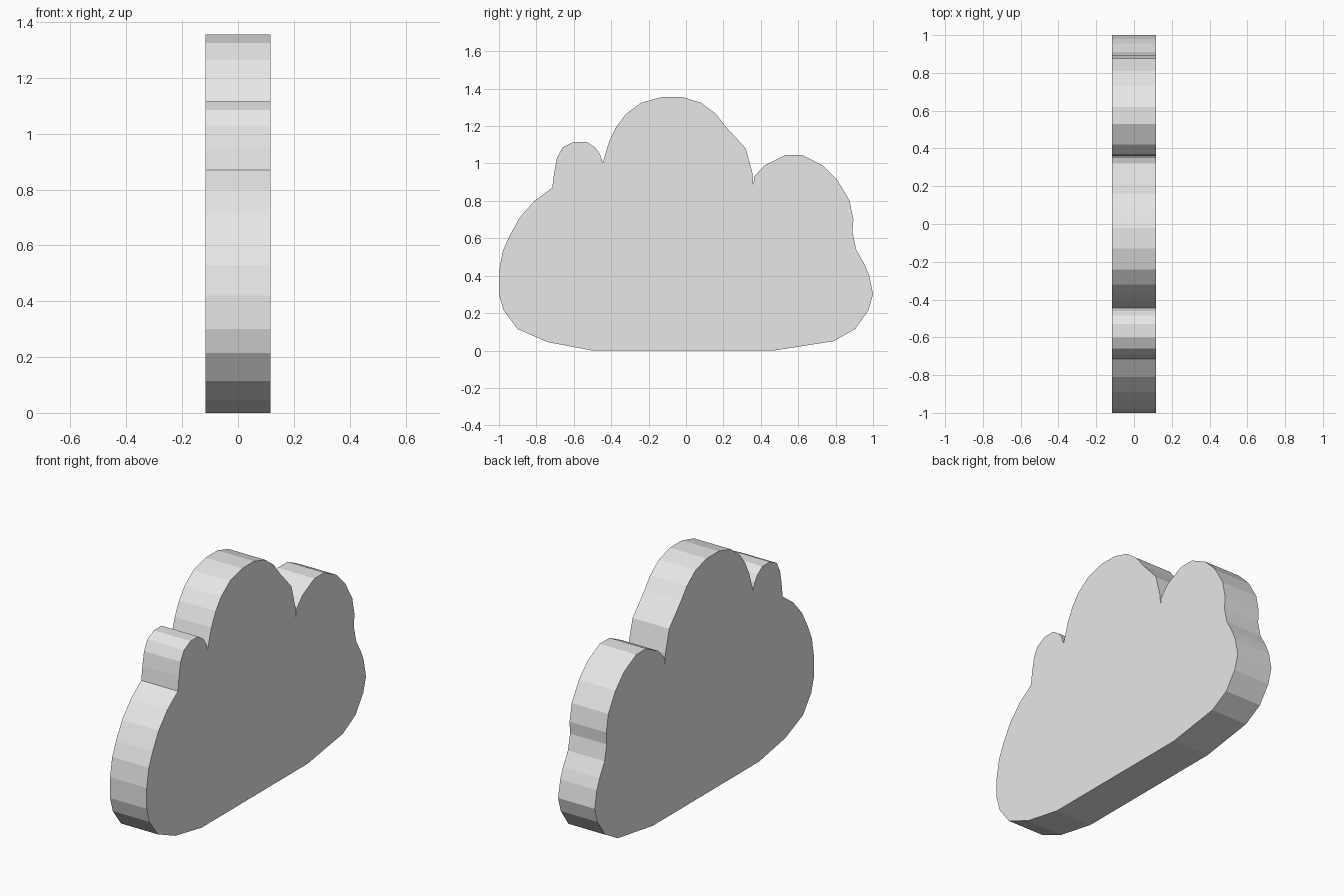
import bpy, bmesh

HALF_THICKNESS = 0.117

# Cloud outline in the y-z plane, counter-clockwise from the flat base
base_right = [(-0.50, 0), (0.47, 0), (0.79, 0.05), (0.905, 0.115), (0.975, 0.215),
              (1.0, 0.30), (0.98, 0.40), (0.955, 0.46), (0.91, 0.54), (0.89, 0.63)]
right_puff = [(0.895, 0.70), (0.875, 0.80), (0.81, 0.91), (0.73, 0.99), (0.62, 1.045),
              (0.53, 1.045), (0.42, 0.99), (0.365, 0.93), (0.36, 0.885)]
top_puff = [(0.355, 0.95), (0.32, 1.08), (0.21, 1.20), (0.16, 1.265), (0.08, 1.325),
            (-0.02, 1.355), (-0.13, 1.355), (-0.24, 1.325), (-0.32, 1.265),
            (-0.37, 1.20), (-0.41, 1.12), (-0.445, 1.005)]
left_puff = [(-0.46, 1.05), (-0.485, 1.085), (-0.53, 1.115), (-0.60, 1.115),
             (-0.66, 1.085), (-0.69, 1.03), (-0.705, 0.95), (-0.715, 0.87)]
base_left = [(-0.81, 0.80), (-0.89, 0.71), (-0.945, 0.61), (-0.98, 0.53), (-1.0, 0.42),
             (-1.0, 0.30), (-0.975, 0.215), (-0.90, 0.115), (-0.74, 0.045)]
outline = base_right + right_puff + top_puff + left_puff + base_left

# Extrude the outline into a slab
bm = bmesh.new()
cap = bm.faces.new([bm.verts.new((-HALF_THICKNESS, y, z)) for y, z in outline])
result = bmesh.ops.extrude_face_region(bm, geom=[cap], use_keep_orig=True)
moved = [v for v in result["geom"] if isinstance(v, bmesh.types.BMVert)]
bmesh.ops.translate(bm, verts=moved, vec=(2 * HALF_THICKNESS, 0, 0))
bmesh.ops.recalc_face_normals(bm, faces=bm.faces)
mesh = bpy.data.meshes.new("cloud")
bm.to_mesh(mesh)
bm.free()

# One flat light colour
white = bpy.data.materials.new("soft white")
white.diffuse_color = (0.8, 0.8, 0.8, 1)
mesh.materials.append(white)
cloud = bpy.data.objects.new("cloud", mesh)
bpy.context.collection.objects.link(cloud)
